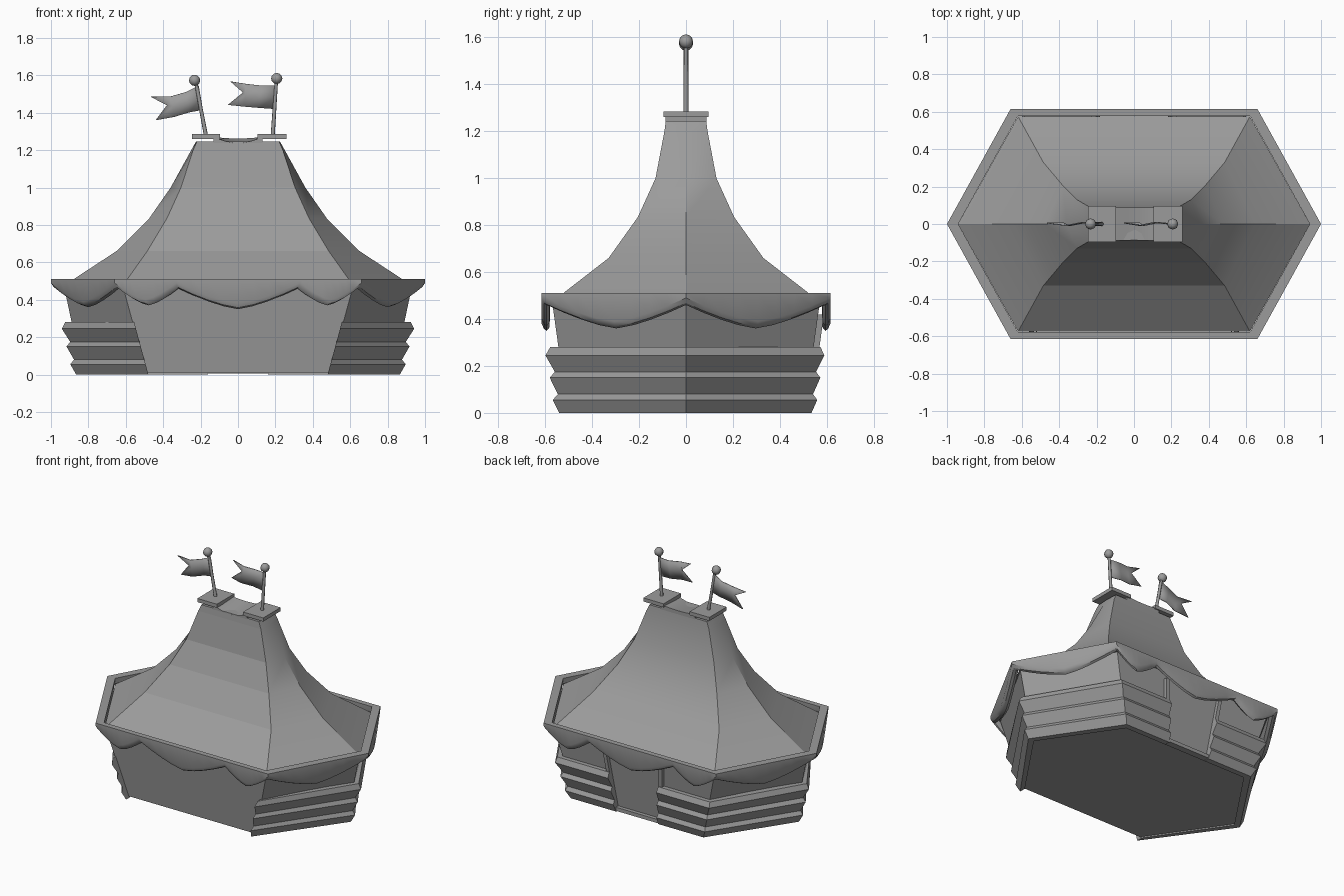
import bpy, bmesh
from math import pi, sin
from mathutils import Vector

cube = bpy.data.objects.get("Cube")
if cube:
    bpy.data.objects.remove(cube)

GREY = (0.33, 0.33, 0.33, 1)
mat = bpy.data.materials.new("canvas grey")
mat.use_nodes = True
mat.diffuse_color = GREY
mat.node_tree.nodes["Principled BSDF"].inputs["Base Color"].default_value = GREY


def finish(name, bm, smooth=None):
    bmesh.ops.recalc_face_normals(bm, faces=bm.faces)
    mesh = bpy.data.meshes.new(name)
    bm.to_mesh(mesh)
    bm.free()
    ob = bpy.data.objects.new(name, mesh)
    bpy.context.collection.objects.link(ob)
    mesh.materials.append(mat)
    if smooth:
        bpy.ops.object.select_all(action="DESELECT")
        ob.select_set(True)
        bpy.context.view_layer.objects.active = ob
        bpy.ops.object.shade_smooth_by_angle(angle=smooth)
    return ob


def loft(name, loops, ring=False, smooth=None):
    """Skin closed loops; cap the ends, or join last to first when ring is set."""
    bm = bmesh.new()
    rows = [[bm.verts.new(p) for p in loop] for loop in loops]
    n = len(rows[0])
    pairs = list(zip(rows, rows[1:]))
    if ring:
        pairs.append((rows[-1], rows[0]))
    for a, b in pairs:
        for i in range(n):
            j = (i + 1) % n
            bm.faces.new((a[i], a[j], b[j], b[i]))
    if not ring:
        bm.faces.new(rows[0])
        bm.faces.new(rows[-1])
    return finish(name, bm, smooth)


def hexagon(tip, cx, cy, z):
    return [(tip, 0, z), (cx, cy, z), (-cx, cy, z),
            (-tip, 0, z), (-cx, -cy, z), (cx, -cy, z)]


def box(name, x0, x1, y0, y1, z0, z1):
    return loft(name, [[(x0, y0, z), (x1, y0, z), (x1, y1, z), (x0, y1, z)]
                       for z in (z0, z1)])


# Sloping walls with the floor
WALL_TOP = 0.47


def wall(z):
    f = z / WALL_TOP
    return 0.83 + 0.1 * f, 0.487 + 0.128 * f, 0.505 + 0.065 * f


loft("walls", [hexagon(*wall(z), z) for z in (0.01, WALL_TOP)])

# Swept roof; its front panel is faceted
roof = loft("roof", [hexagon(*r) for r in (
    (0.94, 0.62, 0.575, 0.47), (0.65, 0.485, 0.33, 0.66),
    (0.475, 0.38, 0.205, 0.835), (0.36, 0.305, 0.13, 1.0),
    (0.25, 0.24, 0.092, 1.2), (0.225, 0.22, 0.086, 1.245))], smooth=0.55)
for face in roof.data.polygons:
    if face.normal.y < -0.5 and abs(face.normal.x) < 0.1:
        face.use_smooth = False

# Sagging cloth on the ridge, lower along the front
loops = []
for i in range(9):
    x = -0.13 + 0.26 * i / 8
    sag = sin(pi * i / 8)
    loops.append([(x, -0.087, 1.23), (x, -0.087, 1.27 - 0.033 * sag),
                  (x, 0.087, 1.27 - 0.008 * sag), (x, 0.087, 1.23)])
loft("ridge_cloth", loops, smooth=0.5)
box("ridge_plate_right", -0.245, -0.095, -0.095, 0.095, 1.26, 1.285)
box("ridge_plate_left", 0.105, 0.26, -0.095, 0.095, 1.26, 1.285)

# Scalloped valance around the eaves
corners = [Vector(p) for p in hexagon(1, 0.66, 0.615, 0)]
columns = []
for k in range(6):
    a, b = corners[k], corners[(k + 1) % 6]
    scallops = [(0, 0.25, 0.09), (0.25, 0.75, 0.11), (0.75, 1, 0.09)] if k in (1, 4) else [(0, 1, 0.1)]
    for t0, t1, depth in scallops:
        steps = 8
        for s in range(steps):
            u = s / steps
            p = a.lerp(b, t0 + (t1 - t0) * u)
            low = 0.46 - depth * (1 - abs(2 * u - 1) ** 1.4)
            columns.append([(p.x * r, p.y * r, z) for r, z in (
                (0.94, 0.51), (1, 0.51), (1, low + 0.03), (0.985, low + 0.008),
                (0.965, low), (0.945, low + 0.015))])
loft("valance", columns, ring=True, smooth=0.6)

# Stepped cladding around the ends and up to the back door
STEPS = ((0.28, 0.035), (0.245, 0.06), (0.175, 0.03), (0.15, 0.055),
         (0.08, 0.03), (0.055, 0.055), (0, 0.035))


def cladding_point(i, z, d):
    tip, cx, cy = wall(z)
    return [(cx - 0.008, -cy - d, z), (tip + d, 0, z),
            (cx + d * 0.6, cy + d * 0.85, z), (0.16 + 0.1 * z, cy + d * 0.85, z)][i]


columns = []
for i in range(4):
    columns.append([cladding_point(i, z, d) for z, d in STEPS]
                   + [cladding_point(i, 0, -0.01), cladding_point(i, 0.28, -0.01)])
cladding = loft("cladding", columns)
cladding.modifiers.new("both_sides", "MIRROR")

# Back door frame
for name, side in (("door_post_left", 1), ("door_post_right", -1)):
    loops = []
    for z in (0.01, 0.42):
        y = wall(z)[2]
        x = 0.16 + 0.1 * z
        loops.append([(side * x, y - 0.01, z), (side * x, y + 0.025, z),
                      (side * (x + 0.025), y + 0.025, z), (side * (x + 0.025), y - 0.01, z)])
    loft(name, loops)
box("door_sill", -0.165, 0.165, 0.49, 0.535, 0.005, 0.03)


# Poles, finials and swallow-tailed flags
def pole(name, base, top):
    axis = Vector(top) - Vector(base)
    bm = bmesh.new()
    bmesh.ops.create_cone(bm, cap_ends=True, segments=8, radius1=0.011,
                          radius2=0.009, depth=axis.length)
    turn = axis.to_track_quat("Z", "Y").to_matrix()
    bmesh.ops.transform(bm, matrix=turn.to_4x4(), verts=bm.verts)
    bmesh.ops.translate(bm, vec=(Vector(base) + Vector(top)) / 2, verts=bm.verts)
    finish(name, bm, 0.9)


def finial(name, centre):
    bm = bmesh.new()
    bmesh.ops.create_uvsphere(bm, u_segments=8, v_segments=6, radius=0.03)
    bmesh.ops.translate(bm, vec=centre, verts=bm.verts)
    finish(name, bm, 1.2)


def flag(name, upper, lower, notch):
    """Upper and lower edges run from the pole to the tails."""
    bm = bmesh.new()
    wave = (0, 0.008, -0.008, 0.006)
    mid = [((a[0] + b[0]) / 2, (a[1] + b[1]) / 2) for a, b in zip(upper[:-1], lower)] + [notch]
    rows = [[bm.verts.new((x, w, z)) for (x, z), w in zip(edge, wave)]
            for edge in (upper, mid, lower)]
    for a, b in zip(rows, rows[1:]):
        for i in range(len(a) - 1):
            bm.faces.new((a[i], a[i + 1], b[i + 1], b[i]))
    ob = finish(name, bm, 0.6)
    solid = ob.modifiers.new("cloth", "SOLIDIFY")
    solid.thickness = 0.006
    solid.offset = 0


pole("pole_right", (-0.17, 0, 1.27), (-0.225, 0, 1.56))
finial("finial_right", (-0.232, 0, 1.573))
flag("flag_right",
     [(-0.21, 1.545), (-0.28, 1.51), (-0.36, 1.487), (-0.465, 1.485)],
     [(-0.188, 1.415), (-0.26, 1.402), (-0.34, 1.378), (-0.44, 1.36)], (-0.38, 1.44))
pole("pole_left", (0.185, 0, 1.27), (0.205, 0, 1.57))
finial("finial_left", (0.207, 0, 1.583))
flag("flag_left",
     [(0.207, 1.545), (0.13, 1.545), (0.05, 1.553), (-0.04, 1.567)],
     [(0.192, 1.42), (0.11, 1.426), (0.03, 1.433), (-0.053, 1.442)], (0.027, 1.508))
